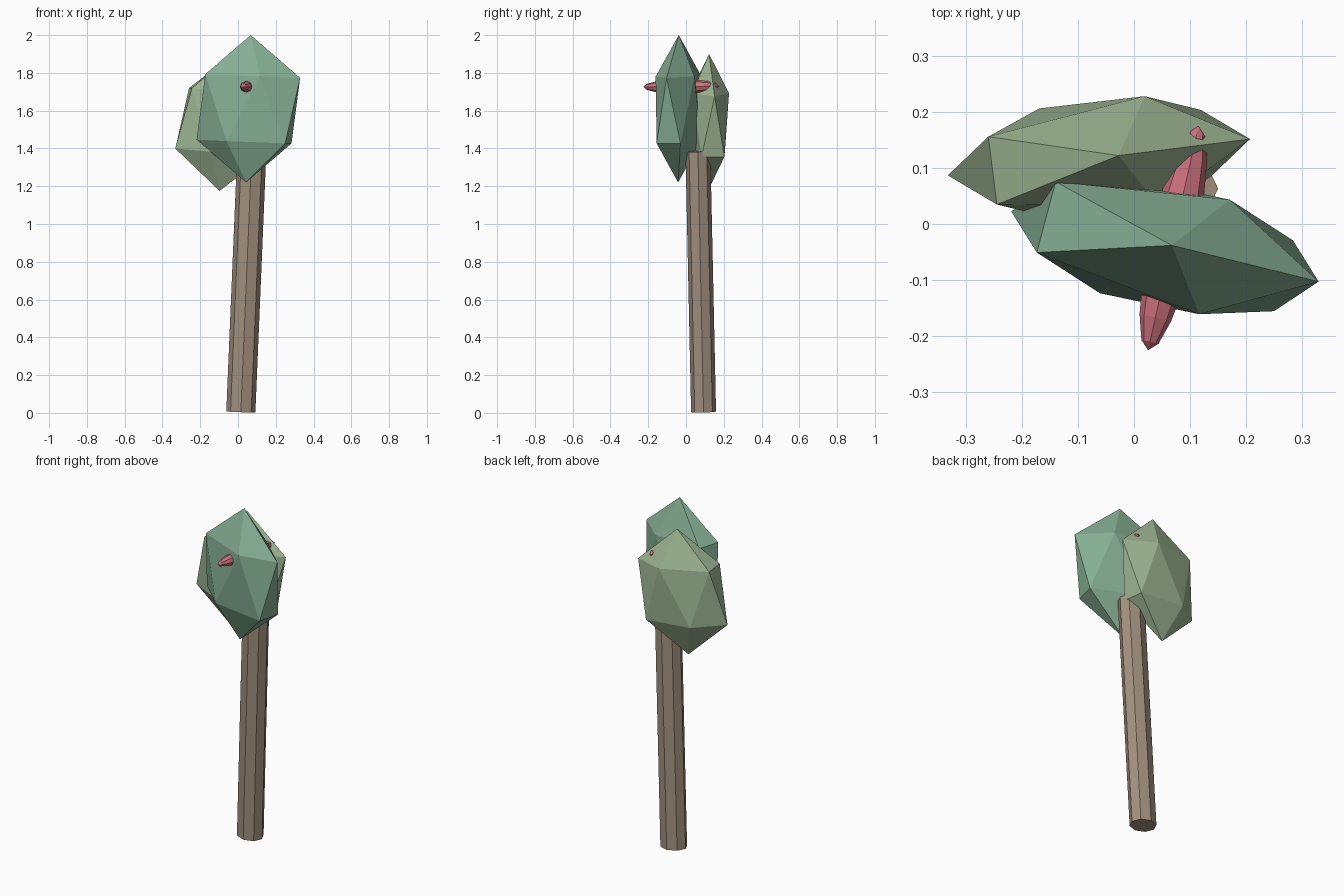
import bpy
from mathutils import Matrix, Vector

if "Cube" in bpy.data.objects:
    bpy.data.objects.remove(bpy.data.objects["Cube"])


def material(name, rgb):
    m = bpy.data.materials.new(name)
    m.diffuse_color = (*rgb, 1)
    m.use_nodes = True
    m.node_tree.nodes["Principled BSDF"].inputs["Base Color"].default_value = m.diffuse_color
    return m


def shape(name, mat, center, ax, ay, az):
    """Map the unit primitive just added onto three axes around a centre."""
    ob = bpy.context.object
    ob.name = name
    m = Matrix((ax, ay, az)).transposed().to_4x4()
    m.translation = center
    ob.data.transform(m)
    ob.data.materials.append(mat)
    return ob


bark = material("bark", (0.36, 0.28, 0.21))
dark_leaf = material("dark_leaf", (0.24, 0.43, 0.30))
light_leaf = material("light_leaf", (0.35, 0.48, 0.30))
fruit_red = material("fruit_red", (0.60, 0.16, 0.20))

# Leaning eight-sided trunk
bottom, top = Vector((0.015, 0.093, 0.005)), Vector((0.073, 0.063, 1.385))
bpy.ops.mesh.primitive_cylinder_add(vertices=8, radius=1, depth=2)
shape("trunk", bark, (bottom + top) / 2,
      (0.077, 0, -0.003), (0, 0.066, 0.0015), (top - bottom) / 2)

# Two flattened, slightly skewed leaf clumps
bpy.ops.mesh.primitive_ico_sphere_add(subdivisions=1, radius=1)
shape("front_foliage", dark_leaf, (0.055, -0.04, 1.61),
      (0.300, -0.071, -0.012), (0.032, 0.120, 0), (0.0125, 0.002, 0.39))
bpy.ops.mesh.primitive_ico_sphere_add(subdivisions=1, radius=1)
shape("back_foliage", light_leaf, (-0.0625, 0.119, 1.5375),
      (0.2835, 0.0347, -0.027), (-0.0145, 0.115, 0), (0.035, 0.003, 0.3625))

# Long fruit running through both clumps
bpy.ops.mesh.primitive_uv_sphere_add(segments=8, ring_count=8, radius=1)
shape("fruit", fruit_red, (0.07, -0.025, 1.728),
      (0.040, -0.009, 0), (0, 0, 0.038), (0.045, 0.2, 0.002))
